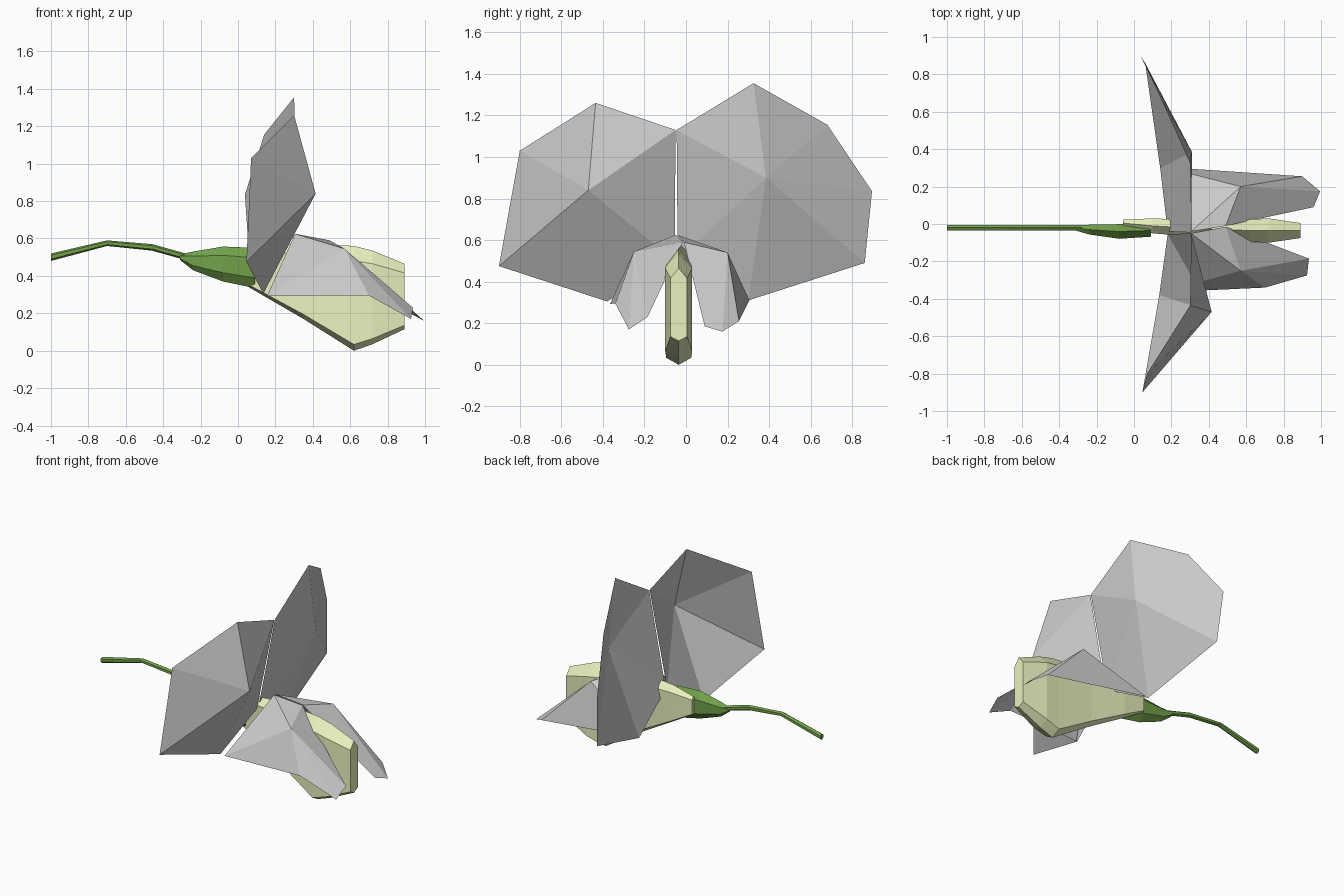
import bpy
import math


def material(name, rgb):
    m = bpy.data.materials.new(name)
    m.diffuse_color = (*rgb, 1)
    return m


def add_object(name, verts, faces, mat=None):
    me = bpy.data.meshes.new(name)
    me.from_pydata(verts, [], faces)
    me.update()
    ob = bpy.data.objects.new(name, me)
    bpy.context.collection.objects.link(ob)
    if mat:
        me.materials.append(mat)
    return ob


def fan_petal(name, centre, rim):
    """Faceted petal: triangles from a raised centre to the rim."""
    n = len(rim)
    faces = [(0, i + 1, (i + 1) % n + 1) for i in range(n)]
    return add_object(name, [centre] + rim, faces)


def loft(name, section, stations, mat):
    """Skin a (y, z) section along x; stations are x, y, z_top, z_bottom, half width."""
    n = len(section)
    verts = []
    for x, y, top, bottom, w in stations:
        mid, h = (top + bottom) / 2, (top - bottom) / 2
        verts += [(x, y + a * w, mid + b * h) for a, b in section]
    faces = [tuple(range(n)), tuple(reversed(range(len(verts) - n, len(verts))))]
    for s in range(len(stations) - 1):
        for i in range(n):
            j = (i + 1) % n
            faces.append((s * n + i, s * n + n + i, s * n + n + j, s * n + j))
    return add_object(name, verts, faces, mat)


green = material("stem_green", (0.17, 0.36, 0.07))
lime = material("keel_lime", (0.82, 0.89, 0.52))

hexagon = [(math.cos(math.radians(a)), math.sin(math.radians(a)))
           for a in range(30, 390, 60)]
slab = [(0, 1), (-1, 0.72), (-1, -0.88), (0, -1), (1, -0.88), (1, 0.72)]

# Stem and calyx
loft("stem", hexagon, [
    (-1.0, -0.02, 0.52, 0.48, 0.018),
    (-0.7, -0.02, 0.59, 0.56, 0.016),
    (-0.46, -0.02, 0.57, 0.535, 0.016),
    (-0.28, -0.02, 0.52, 0.485, 0.016)], green)
loft("calyx", hexagon, [
    (-0.31, -0.02, 0.515, 0.485, 0.018),
    (-0.24, -0.03, 0.53, 0.43, 0.03),
    (-0.08, -0.04, 0.557, 0.37, 0.045),
    (0.09, -0.035, 0.55, 0.335, 0.038)], green)

# Keel: flattened pouch between the wings
loft("keel", slab, [
    (-0.06, 0.005, 0.53, 0.41, 0.018),
    (0.10, -0.01, 0.56, 0.315, 0.04),
    (0.35, -0.025, 0.575, 0.17, 0.045),
    (0.62, -0.035, 0.56, 0.0, 0.06),
    (0.72, -0.035, 0.535, 0.035, 0.065),
    (0.89, -0.035, 0.465, 0.115, 0.04)], lime)

# Banner: two upright halves
fan_petal("banner_left", (0.415, -0.47, 0.84), [
    (0.18, -0.055, 0.50), (0.306, -0.05, 1.13), (0.30, -0.435, 1.26),
    (0.07, -0.80, 1.03), (0.045, -0.90, 0.475), (0.135, -0.38, 0.305)])
fan_petal("banner_right", (0.31, 0.385, 0.90), [
    (0.18, -0.04, 0.50), (0.306, -0.045, 1.13), (0.30, 0.325, 1.355),
    (0.14, 0.68, 1.155), (0.037, 0.895, 0.835), (0.06, 0.86, 0.49),
    (0.14, 0.30, 0.31)])

# Wings: two drooping petals beside the keel
fan_petal("wing_left", (0.57, -0.25, 0.545), [
    (0.305, -0.05, 0.625), (0.49, -0.015, 0.59), (0.935, -0.185, 0.23),
    (0.925, -0.275, 0.17), (0.70, -0.34, 0.295), (0.155, -0.365, 0.293)])
fan_petal("wing_right", (0.57, 0.20, 0.54), [
    (0.305, -0.04, 0.625), (0.49, -0.01, 0.59), (0.96, 0.09, 0.185),
    (0.995, 0.175, 0.16), (0.90, 0.255, 0.21), (0.16, 0.305, 0.31)])
